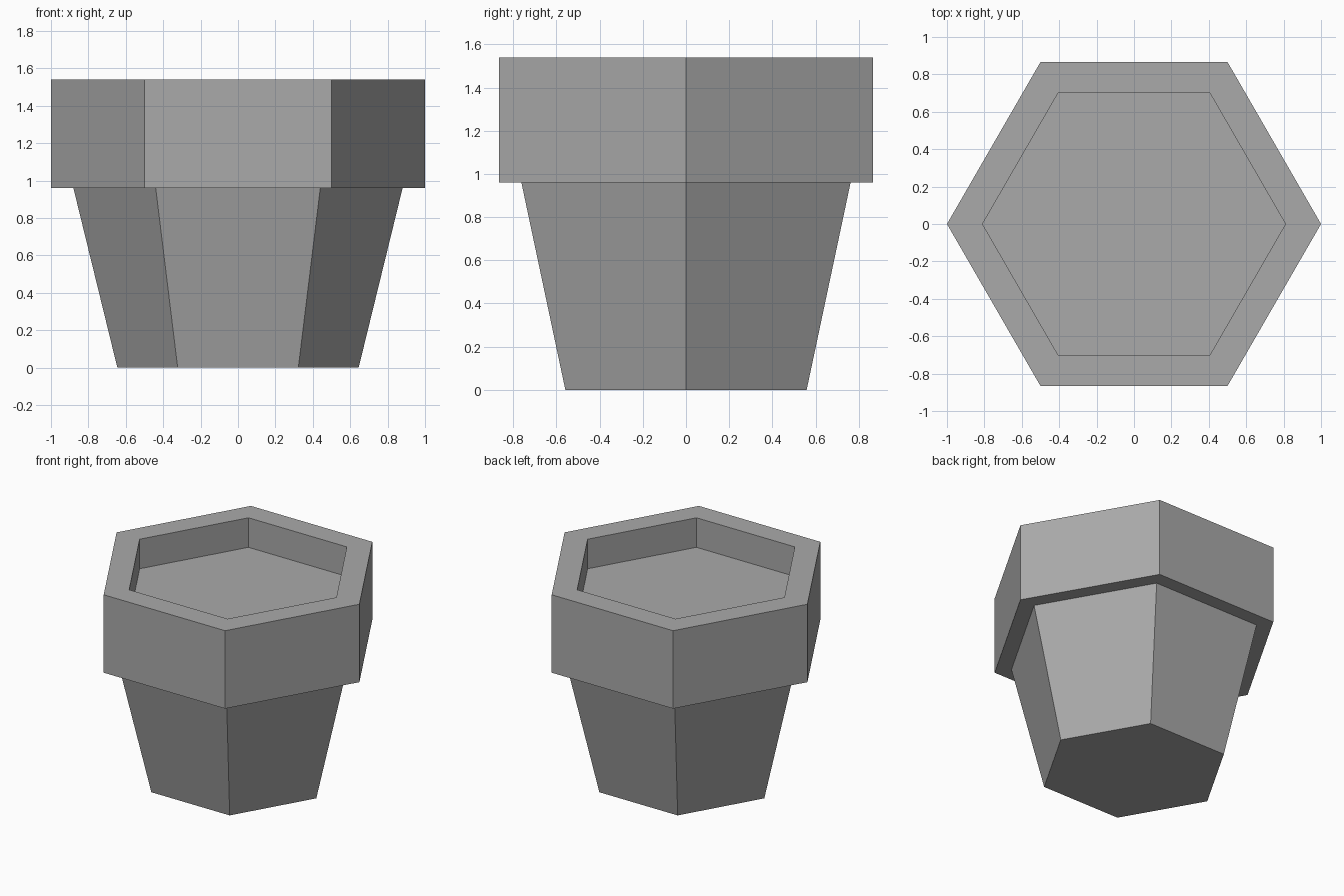
import bpy
import bmesh
from math import cos, sin, tau

cube = bpy.data.objects.get("Cube")
if cube:
    bpy.data.objects.remove(cube, do_unlink=True)

SIDES = 6

# One plain grey for the whole pot
grey = bpy.data.materials.new("plain_grey")
grey.use_nodes = True
grey.diffuse_color = (0.4, 0.4, 0.4, 1)
grey.node_tree.nodes["Principled BSDF"].inputs["Base Color"].default_value = (0.4, 0.4, 0.4, 1)


def loft(name, profile, material):
    """Sweep a (radius, height) profile round z and cap both ends."""
    bm = bmesh.new()
    rings = [[bm.verts.new((r * cos(tau * i / SIDES), r * sin(tau * i / SIDES), z))
              for i in range(SIDES)] for r, z in profile]
    for low, high in zip(rings, rings[1:]):
        for i in range(SIDES):
            j = (i + 1) % SIDES
            bm.faces.new((low[i], low[j], high[j], high[i]))
    bm.faces.new(reversed(rings[0]))
    bm.faces.new(rings[-1])
    bmesh.ops.recalc_face_normals(bm, faces=bm.faces)
    mesh = bpy.data.meshes.new(name)
    bm.to_mesh(mesh)
    bm.free()
    mesh.materials.append(material)
    obj = bpy.data.objects.new(name, mesh)
    bpy.context.collection.objects.link(obj)
    return obj


# Tapered body, overhanging rim, then the sunken floor inside
loft("flower_pot", [
    (0.645, 0), (0.88, 0.96),
    (1, 0.96), (1, 1.54),
    (0.81, 1.54), (0.81, 1.32),
], grey)
